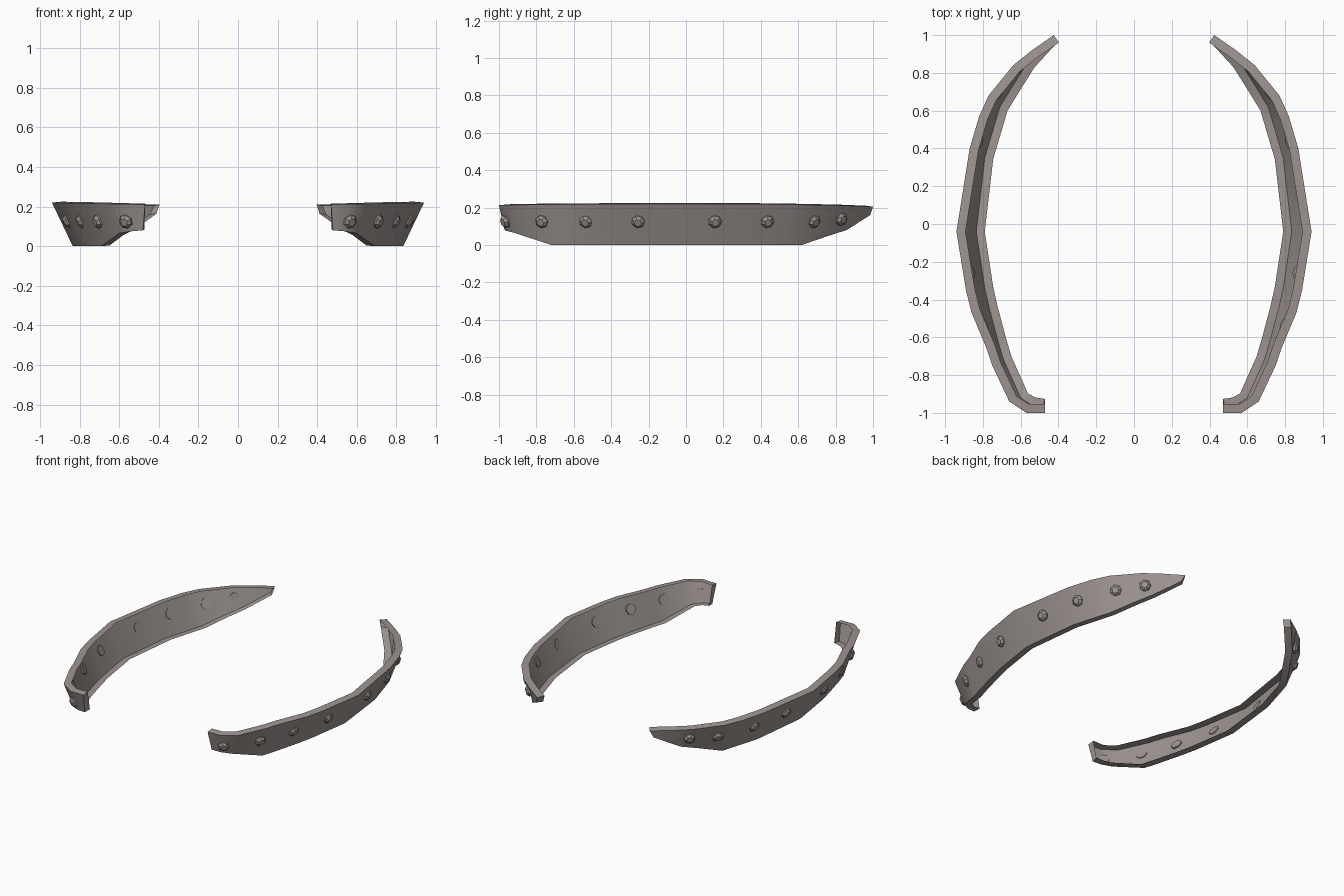
import bpy, bmesh, math
from mathutils import Vector, Matrix

if "Cube" in bpy.data.objects:
    bpy.data.objects.remove(bpy.data.objects["Cube"])

mat = bpy.data.materials.new("warm_grey")
mat.diffuse_color = (0.34, 0.30, 0.285, 1)
mat.use_nodes = True
mat.node_tree.nodes["Principled BSDF"].inputs["Base Color"].default_value = mat.diffuse_color

# stations from back to front: top edge x, y, z, then bottom edge x, y, z
STATIONS = [
    (.425, 1.0, .205, .445, .985, .16),
    (.54, .92, .208, .56, .86, .08),
    (.64, .84, .211, .63, .75, .045),
    (.77, .68, .214, .71, .62, 0),
    (.82, .57, .216, .74, .52, 0),
    (.87, .40, .218, .79, .35, 0),
    (.94, -.04, .22, .835, -.04, 0),
    (.89, -.35, .219, .79, -.34, 0),
    (.86, -.47, .218, .765, -.45, 0),
    (.78, -.66, .217, .72, -.62, 0),
    (.75, -.75, .216, .69, -.72, 0),
    (.66, -.94, .214, .60, -.92, .065),
    (.57, -1.0, .212, .54, -.96, .075),
    (.47, -1.0, .21, .48, -.97, .08),
]
tops = [Vector(s[:3]) for s in STATIONS]
bots = [Vector(s[3:]) for s in STATIONS]


def inward(path, dist, lift):
    """Offset a path towards the inside of the curve."""
    out = []
    for i, p in enumerate(path):
        d = path[min(i + 1, len(path) - 1)] - path[max(i - 1, 0)]
        d.z = 0
        d.normalize()
        out.append(p + Vector((d.y, -d.x, 0)) * dist + Vector((0, 0, lift)))
    return out


def finish(bm, name, angle):
    me = bpy.data.meshes.new(name)
    bm.to_mesh(me)
    bm.free()
    me.materials.append(mat)
    ob = bpy.data.objects.new(name, me)
    bpy.context.collection.objects.link(ob)
    bpy.context.view_layer.objects.active = ob
    ob.select_set(True)
    bpy.ops.object.shade_smooth_by_angle(angle=math.radians(angle))
    ob.select_set(False)
    ob.modifiers.new("mirror", 'MIRROR').use_axis[0] = True
    return ob


# curved leaning band: outer sheet with inward flanges, open on the inside
bm = bmesh.new()
rows = [[bm.verts.new(p) for p in ring] for ring in
        zip(inward(tops, .048, .005), tops, bots, inward(bots, .045, .004))]
for a, b in zip(rows, rows[1:]):
    for k in range(3):
        bm.faces.new((a[k], b[k], b[k + 1], a[k + 1]))
bm.faces.new(rows[0])
bm.faces.new(rows[-1][::-1])
finish(bm, "curved_band", 30)


def sheet_at(y, z):
    """Point and outward normal of the sheet at a given y and z."""
    pts = [t.lerp(b, (t.z - z) / (t.z - b.z)) for t, b in zip(tops, bots)]
    for i in range(len(pts) - 1):
        p, q = pts[i], pts[i + 1]
        if p.y >= y >= q.y:
            n = (q - p).cross(bots[i] - tops[i]).normalized()
            return p.lerp(q, (p.y - y) / (p.y - q.y)), n
    return pts[-1], Vector((0, -1, 0))


# studs: faceted heads outside, thin round ends inside
bm = bmesh.new()
for y in (-.965, -.77, -.535, -.255, .155, .435, .685, .83):
    p, n = sheet_at(y, .125 if y < .8 else .138)
    m = Matrix.Translation(p) @ n.to_track_quat('Z', 'Y').to_matrix().to_4x4()
    loops = [[bm.verts.new(m @ Vector((r * math.cos(a * math.tau / 7),
                                       r * math.sin(a * math.tau / 7), h)))
              for a in range(7)]
             for r, h in ((.036, -.006), (.036, .007), (.021, .02))]
    for lo, hi in zip(loops, loops[1:]):
        for a in range(7):
            b = (a + 1) % 7
            bm.faces.new((lo[a], lo[b], hi[b], hi[a]))
    bm.faces.new(loops[0][::-1])
    bm.faces.new(loops[-1])
finish(bm, "studs", 20)
